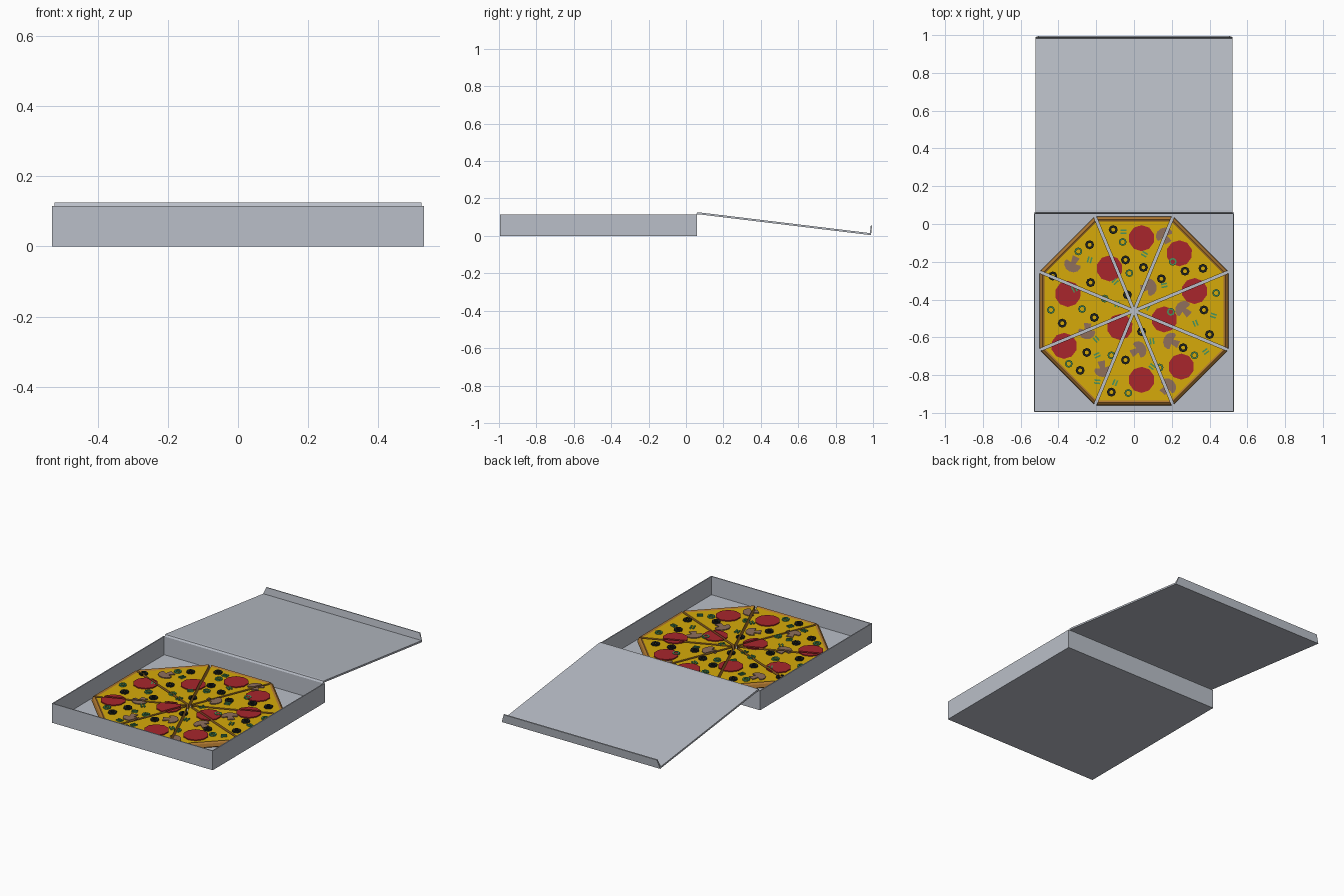
import bpy, bmesh, math
from mathutils import Vector

if "Cube" in bpy.data.objects:
    bpy.data.objects.remove(bpy.data.objects["Cube"])

def material(name, rgb):
    m = bpy.data.materials.new(name)
    lin = [((c / 255 + 0.055) / 1.055) ** 2.4 for c in rgb]
    m.diffuse_color = (*lin, 1)
    m.use_nodes = True
    m.node_tree.nodes["Principled BSDF"].inputs["Base Color"].default_value = m.diffuse_color
    return m

CARD = material("grey card", (186, 191, 200))
CRUST = material("baked crust", (172, 118, 48))
CHEESE = material("yellow cheese", (214, 170, 10))
RED = material("pepperoni red", (168, 38, 44))
TAUPE = material("mushroom taupe", (142, 110, 92))
BLACK = material("olive black", (28, 32, 30))
GREEN = material("pepper green", (72, 148, 92))

CX, CY = 0.0, -0.46      # pizza centre
TOP = 0.04               # cheese height
GAP = 0.007              # half width of the cuts

def finish(name, bm, *mats):
    bmesh.ops.recalc_face_normals(bm, faces=bm.faces[:])
    me = bpy.data.meshes.new(name)
    bm.to_mesh(me)
    bm.free()
    for m in mats:
        me.materials.append(m)
    ob = bpy.data.objects.new(name, me)
    bpy.context.collection.objects.link(ob)
    return ob

def prism(bm, pts, z0, z1):
    lo = [bm.verts.new((x, y, z0)) for x, y in pts]
    hi = [bm.verts.new((x, y, z1)) for x, y in pts]
    n = len(pts)
    bm.faces.new(lo[::-1])
    bm.faces.new(hi)
    for i in range(n):
        j = (i + 1) % n
        bm.faces.new((lo[i], lo[j], hi[j], hi[i]))

def circle(x, y, r, n, a=0):
    return [(x + r * math.cos(a + i * math.tau / n), y + r * math.sin(a + i * math.tau / n)) for i in range(n)]

def ring(bm, x, y, ro, ri, n, z0, z1):
    loops = [[bm.verts.new((*p, z)) for p in circle(x, y, r, n)]
             for r, z in ((ro, z0), (ro, z1), (ri, z1), (ri, z0))]
    for k in range(4):
        a, b = loops[k], loops[(k + 1) % 4]
        for i in range(n):
            j = (i + 1) % n
            bm.faces.new((a[i], a[j], b[j], b[i]))

def cut_slices(bm):
    # remove the strips where the pizza is cut, then close the open ends
    c = Vector((CX, CY, 0))
    for k in range(4):
        a = math.radians(22.5 + 45 * k)
        nrm = Vector((-math.sin(a), math.cos(a), 0))
        for s in (-GAP, GAP):
            bmesh.ops.bisect_plane(bm, geom=bm.verts[:] + bm.edges[:] + bm.faces[:],
                                   plane_co=c + nrm * s, plane_no=nrm, dist=1e-6)
        gone = [f for f in bm.faces if abs((f.calc_center_median() - c).dot(nrm)) < GAP - 1e-5]
        bmesh.ops.delete(bm, geom=gone, context='FACES')
        bmesh.ops.holes_fill(bm, edges=[e for e in bm.edges if e.is_boundary], sides=0)

def at(px):
    # top-view reading to model position, in hundredths
    return [(x / 100, y / 100) for x, y in px]

# --- open tray: floor and walls ---
W, Y0, Y1, H, T = 0.53, -0.995, 0.06, 0.115, 0.006
bm = bmesh.new()
def rect(d, z):
    return [bm.verts.new(p) for p in ((-W + d, Y0 + d, z), (W - d, Y0 + d, z), (W - d, Y1 - d, z), (-W + d, Y1 - d, z))]
rows = [rect(0, 0), rect(0, H), rect(T, H), rect(T, T)]
bm.faces.new(rows[0])
bm.faces.new(rows[3])
for a, b in zip(rows, rows[1:]):
    for i in range(4):
        j = (i + 1) % 4
        bm.faces.new((a[i], a[j], b[j], b[i]))
finish("box_tray", bm, CARD)

# --- lid folded back, with turned-up front flap ---
bm = bmesh.new()
profile = [(0.054, 0.115), (0.06, 0.125), (0.075, 0.125), (0.983, 0.015), (0.988, 0.055),
           (0.995, 0.054), (0.989, 0.004), (0.98, 0.005), (0.07, 0.115)]
sides = []
for s in (-1, 1):
    sides.append([bm.verts.new((s * (0.505 if z > 0.05 and y > 0.9 else 0.522), y, z)) for y, z in profile])
bm.faces.new(sides[0])
bm.faces.new(sides[1])
for i in range(len(profile)):
    j = (i + 1) % len(profile)
    bm.faces.new((sides[0][i], sides[0][j], sides[1][j], sides[1][i]))
finish("box_lid", bm, CARD)

# --- eight slices: crust profile swept between two cuts ---
crust_profile = [(0.48, 0.008), (0.5, 0.02), (0.494, 0.038), (0.484, 0.046), (0.474, TOP)]
t = math.tan(math.pi / 8)
tip = GAP / math.sin(math.pi / 8)
bm = bmesh.new()
for k in range(8):
    a = k * math.pi / 4
    d, p = Vector((math.cos(a), math.sin(a), 0)), Vector((-math.sin(a), math.cos(a), 0))
    def vert(r, s, z):
        return bm.verts.new(Vector((CX, CY, z)) + d * r + p * s * (r - tip) * t)
    low, high = vert(tip, 0, 0.008), vert(tip, 0, TOP)
    left, right = ([vert(r, s, z) for r, z in crust_profile] for s in (-1, 1))
    for i in range(len(left) - 1):
        bm.faces.new((left[i], right[i], right[i + 1], left[i + 1]))
    bm.faces.new([low] + left + [high])
    bm.faces.new([low] + right + [high])
    bm.faces.new((low, left[0], right[0]))
    bm.faces.new((high, left[-1], right[-1])).material_index = 1
finish("pizza_slices", bm, CRUST, CHEESE)

# --- pepperoni ---
bm = bmesh.new()
for x, y in at([(4, -7.5), (24, -15.5), (-13, -23.5), (-35, -37), (32, -35.5), (16, -50.5),
                (-7.5, -54.5), (-37, -64.5), (25, -75.5), (4, -82.5)]):
    prism(bm, circle(x, y, 0.069, 10, 0.3), TOP, TOP + 0.006)
cut_slices(bm)
finish("pepperoni", bm, RED)

# --- mushroom pieces: round cap with stem ---
cap = [(0.046 * math.cos(math.pi * i / 6), 0.04 * math.sin(math.pi * i / 6)) for i in range(7)]
shape = cap + [(-0.04, -0.012), (-0.013, -0.008), (-0.02, -0.045), (0.02, -0.045), (0.013, -0.008), (0.04, -0.012)]
bm = bmesh.new()
for i, (x, y) in enumerate(at([(16, -6), (-32.5, -21.5), (8, -33.5), (26, -45), (-25, -57), (2.5, -66.5),
                               (19.5, -62), (-16.5, -77), (18, -86)])):
    c, s = math.cos(i * 2.2 + 0.5), math.sin(i * 2.2 + 0.5)
    prism(bm, [(x + u * c - v * s, y + u * s + v * c) for u, v in shape], TOP, TOP + 0.005)
cut_slices(bm)
finish("mushrooms", bm, TAUPE)

# --- black olive rings ---
bm = bmesh.new()
for x, y in at([(-11, -3), (-23.5, -11), (-43, -27.5), (-4.5, -19), (5, -23), (14.5, -29), (27, -25),
                (36.5, -23.5), (-23, -31), (-3.5, -37.5), (-21, -49.5), (-38, -52.5), (4, -57),
                (37, -45.5), (40, -58.5), (26, -65.5), (-25, -68), (-4.5, -72), (-28.5, -77.5), (-12, -89)]):
    ring(bm, x, y, 0.024, 0.011, 8, TOP, TOP + 0.009)
cut_slices(bm)
finish("olive_rings", bm, BLACK)

# --- green pepper rings and paired strips ---
bm = bmesh.new()
for x, y in at([(-6, -9.5), (-29.5, -14.5), (-2.5, -26), (-44, -45.5), (-27.5, -45), (-15.5, -39.5), (43.5, -36.5),
                (19.5, -46.5), (-12, -69.5), (-34.5, -74), (32, -69.5), (-3, -89.5), (13.5, -76), (20.5, -20)]):
    ring(bm, x, y, 0.021, 0.012, 8, TOP, TOP + 0.008)
for i, (x, y) in enumerate(at([(-5.5, -4), (-23.5, -19), (5.5, -16), (-10, -30.5), (-31.5, -34.5), (16, -32.5),
                               (-9, -42.5), (42, -48.5), (7, -44), (-20, -61), (-19.5, -69.5), (9.5, -62),
                               (-19.5, -83.5), (-10, -84), (9.5, -75.5), (38, -67.5), (32.5, -52.5)])):
    a = i * 1.3
    d, p = Vector((math.cos(a), math.sin(a))), Vector((-math.sin(a), math.cos(a)))
    for s in (-0.008, 0.008):
        c = Vector((x, y)) + p * s
        prism(bm, [(c + d * u + p * v)[:] for u, v in ((-0.016, -0.004), (0.016, -0.004), (0.016, 0.004), (-0.016, 0.004))],
              TOP, TOP + 0.007)
cut_slices(bm)
finish("green_peppers", bm, GREEN)
